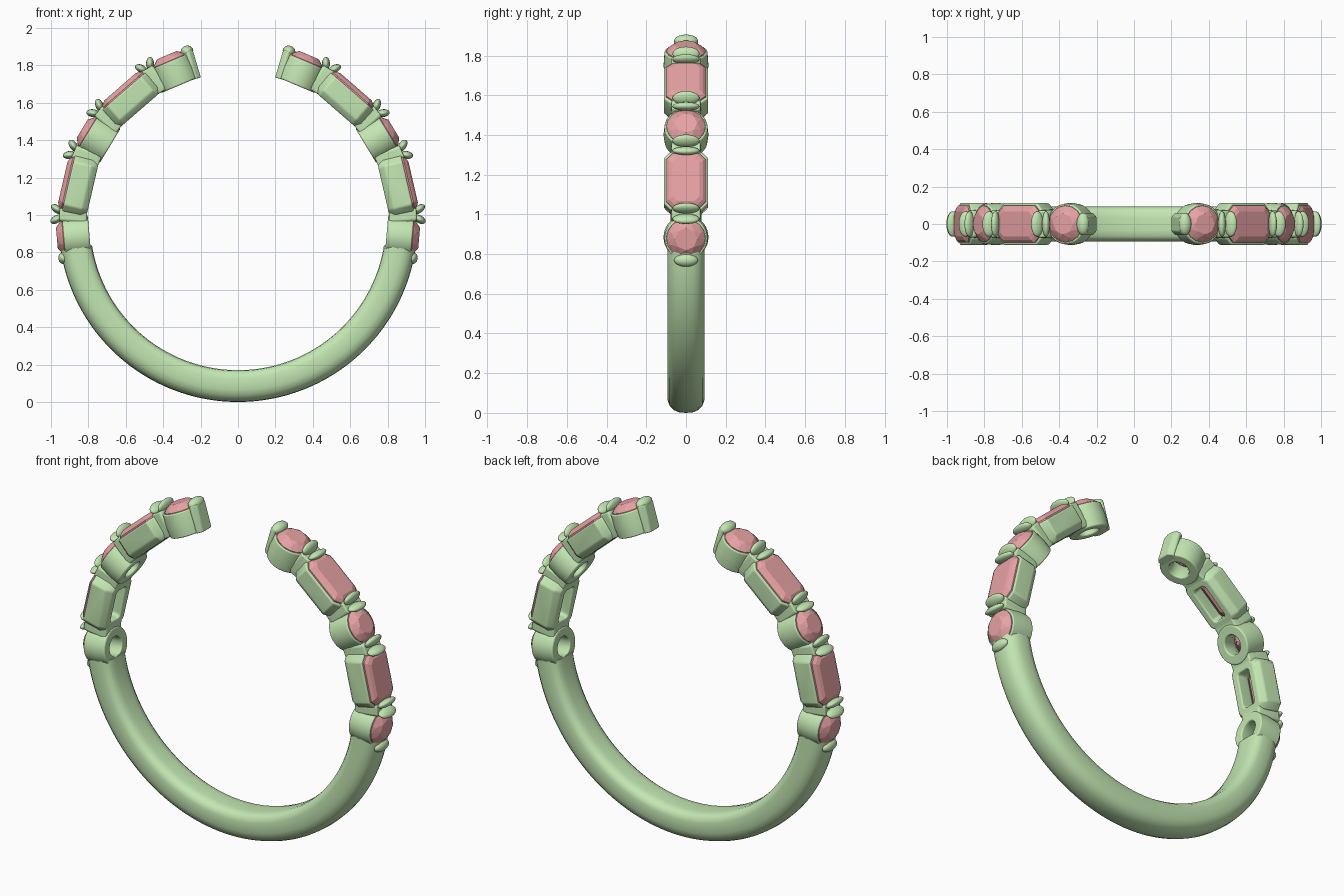
import bpy, bmesh
from math import sin, cos, pi, radians
from mathutils import Matrix, Vector

if "Cube" in bpy.data.objects:
    bpy.data.objects.remove(bpy.data.objects["Cube"])

CZ = 0.96  # centre height of the ring


def material(name, rgb):
    m = bpy.data.materials.new(name)
    m.diffuse_color = (*rgb, 1)
    m.use_nodes = True
    m.node_tree.nodes["Principled BSDF"].inputs["Base Color"].default_value = m.diffuse_color
    return m


METAL = material("green_metal", (0.55, 0.80, 0.45))
STONE = material("pink_stone", (0.80, 0.36, 0.37))


def frame(deg):
    """Local x = along the ring, y = across, z = outward, origin at ring centre."""
    return Matrix.Translation((0, 0, CZ)) @ Matrix.Rotation(radians(90 - deg), 4, 'Y')


def finish(bm, name, mat, deg=None, bevel=0, smooth=None, mirror=True):
    bmesh.ops.recalc_face_normals(bm, faces=bm.faces)
    if deg is not None:
        bm.transform(frame(deg))
    me = bpy.data.meshes.new(name)
    bm.to_mesh(me)
    bm.free()
    ob = bpy.data.objects.new(name, me)
    bpy.context.collection.objects.link(ob)
    me.materials.append(mat)
    if smooth:
        bpy.ops.object.select_all(action='DESELECT')
        ob.select_set(True)
        bpy.context.view_layer.objects.active = ob
        bpy.ops.object.shade_smooth_by_angle(angle=radians(smooth))
    if bevel:
        b = ob.modifiers.new("soft_edges", 'BEVEL')
        b.width, b.segments, b.limit_method = bevel, 3, 'ANGLE'
        b.angle_limit = radians(35)
    if mirror:
        ob.modifiers.new("mirror", 'MIRROR')
    return ob


def circle(r, n=40, turn=0):
    return [(r * cos(2 * pi * (i + turn) / n), r * sin(2 * pi * (i + turn) / n)) for i in range(n)]


def octagon(a, b, c):
    """Rectangle of half sizes a, b with corners cut by c."""
    return [(a, b - c), (a - c, b), (c - a, b), (-a, b - c),
            (-a, c - b), (c - a, -b), (a - c, -b), (a, c - b)]


def loft(loops, closed):
    """Skin stacked (outline, height) loops; closed joins last to first, else caps."""
    bm = bmesh.new()
    rows = [[bm.verts.new((x, y, h)) for x, y in pts] for pts, h in loops]
    n = len(rows[0])
    for a, b in zip(rows, rows[1:] + (rows[:1] if closed else [])):
        for i in range(n):
            j = (i + 1) % n
            bm.faces.new((a[i], a[j], b[j], b[i]))
    if not closed:
        bm.faces.new(rows[0])
        bm.faces.new(rows[-1])
    return bm


def round_set(deg):
    # collet with a drilled seat
    bm = loft([(circle(.055), .797), (circle(.108), .797), (circle(.113), .86),
               (circle(.108), .935), (circle(.094), .935), (circle(.055), .86)], True)
    finish(bm, "round_collet", METAL, deg, .012, 40)
    # brilliant-cut stone
    bm = bmesh.new()
    for pts, h in ((circle(.098, 16), .925), (circle(.098, 16), .938),
                   (circle(.080, 8, .5), .956), (circle(.056, 8), .972), (circle(.012, 8), .845)):
        for x, y in pts:
            bm.verts.new((x, y, h))
    bmesh.ops.convex_hull(bm, input=bm.verts)
    finish(bm, "round_stone", STONE, deg)


def baguette_set(deg):
    # box frame with open back
    bm = loft([(octagon(.100, .045, .012), .797), (octagon(.145, .085, .03), .797),
               (octagon(.152, .112, .035), .83), (octagon(.152, .112, .035), .930),
               (octagon(.136, .092, .03), .930), (octagon(.100, .045, .012), .87)], True)
    finish(bm, "baguette_frame", METAL, deg, .01, 40)
    # step-cut stone
    bm = loft([(octagon(.085, .03, .01), .865), (octagon(.144, .10, .035), .925),
               (octagon(.144, .10, .035), .938), (octagon(.130, .086, .03), .952),
               (octagon(.112, .068, .024), .961)], False)
    finish(bm, "baguette_stone", STONE, deg)


def claw(deg, t, r, size, lean=0):
    bm = bmesh.new()
    bmesh.ops.create_uvsphere(bm, u_segments=24, v_segments=14, radius=1)
    bm.transform(Matrix.Translation((t, 0, r)) @ Matrix.Rotation(lean, 4, 'Y')
                 @ Matrix.Diagonal((*size, 1)))
    finish(bm, "claw", METAL, deg, smooth=80)


def bridge(deg):
    # neck joining two settings, topped by a split pair of claws
    bm = loft([(octagon(.045, .072, .01), .808), (octagon(.045, .078, .01), .84),
               (octagon(.036, .072, .01), .955)], False)
    finish(bm, "bridge", METAL, deg, .012, 40)
    for s in (-1, 1):
        claw(deg, s * .027, .970, (.021, .068, .036), s * .55)


# Lower shank swept round the bottom
half = [(.960, .0), (.957, .035), (.946, .062), (.925, .082), (.895, .093),
        (.835, .093), (.808, .085), (.794, .065), (.790, .035), (.790, 0)]
section = half + [(r, -y) for r, y in half[-2:0:-1]]
bm = bmesh.new()
rows = []
for k in range(97):
    a = radians(-9 - 162 * k / 96)
    rows.append([bm.verts.new((r * cos(a), y, CZ + r * sin(a))) for r, y in section])
n = len(section)
for a, b in zip(rows, rows[1:]):
    for i in range(n):
        j = (i + 1) % n
        bm.faces.new((a[i], a[j], b[j], b[i]))
bm.faces.new(rows[0])
bm.faces.new(rows[-1])
finish(bm, "shank", METAL, smooth=45, mirror=False)

# Alternating stones up each arm
for deg in (-5, 31, 67):
    round_set(deg)
for deg in (13, 49):
    baguette_set(deg)
    bridge(deg - 10.4)
    bridge(deg + 10.4)

# Single claw above the shank
claw(-11.6, 0, .952, (.032, .06, .028))

# End post with rounded claw at each tip
bm = loft([(octagon(.028, .06, .022), .80), (octagon(.028, .06, .022), .955)], False)
finish(bm, "end_post", METAL, 73.6, .012, 40)
claw(73.4, 0, .955, (.034, .06, .030))
